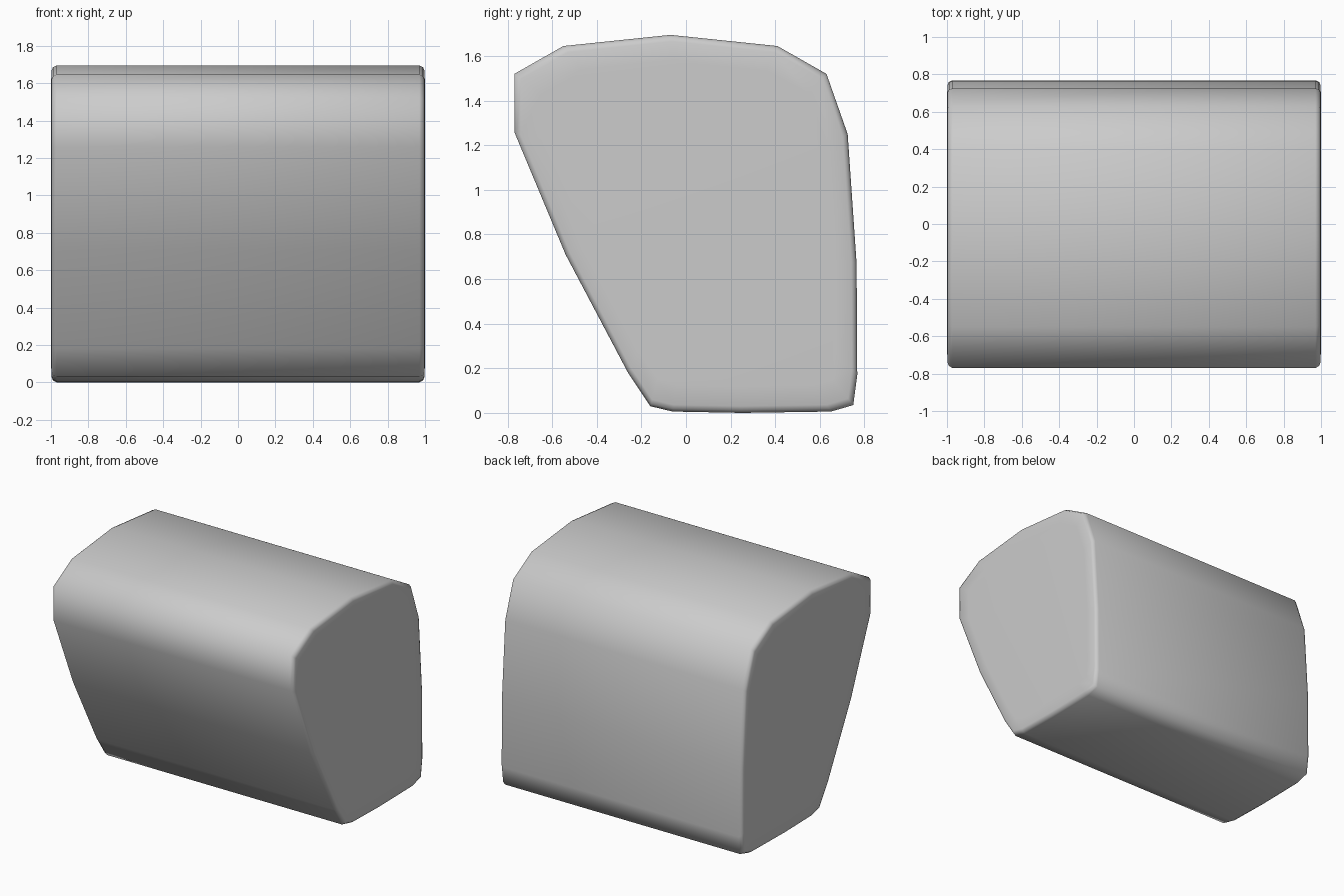
import bpy, bmesh

if "Cube" in bpy.data.objects:
    bpy.data.objects.remove(bpy.data.objects["Cube"])

# Side profile as (y, z), running around the body
profile = [(-0.77, 1.26), (-0.77, 1.52), (-0.55, 1.645), (-0.07, 1.695),
           (0.41, 1.645), (0.63, 1.52), (0.725, 1.25), (0.765, 0.67),
           (0.768, 0.17), (0.75, 0.035), (0.65, 0.006), (0.25, 0.0),
           (-0.06, 0.006), (-0.16, 0.03), (-0.26, 0.18), (-0.54, 0.71)]

# Cross-sections from centre to end: (x, scale about the profile middle)
half = [(0.97, 1.0), (0.99, 0.987), (0.997, 0.965), (1.0, 0.86)]
sections = [(-x, s) for x, s in reversed(half)] + half
CY, CZ = 0.08, 0.87

bm = bmesh.new()
rings = [[bm.verts.new((x, CY + (y - CY) * s, CZ + (z - CZ) * s))
          for y, z in profile] for x, s in sections]

# Skin between the sections
n = len(profile)
for a, b in zip(rings, rings[1:]):
    for i in range(n):
        j = (i + 1) % n
        bm.faces.new((a[i], a[j], b[j], b[i]))

# Flat end caps
bm.faces.new(rings[0])
bm.faces.new(rings[-1])
bmesh.ops.recalc_face_normals(bm, faces=bm.faces[:])
for f in bm.faces:
    f.smooth = True

mesh = bpy.data.meshes.new("rounded_block")
bm.to_mesh(mesh)
bm.free()
block = bpy.data.objects.new("rounded_block", mesh)
bpy.context.collection.objects.link(block)
